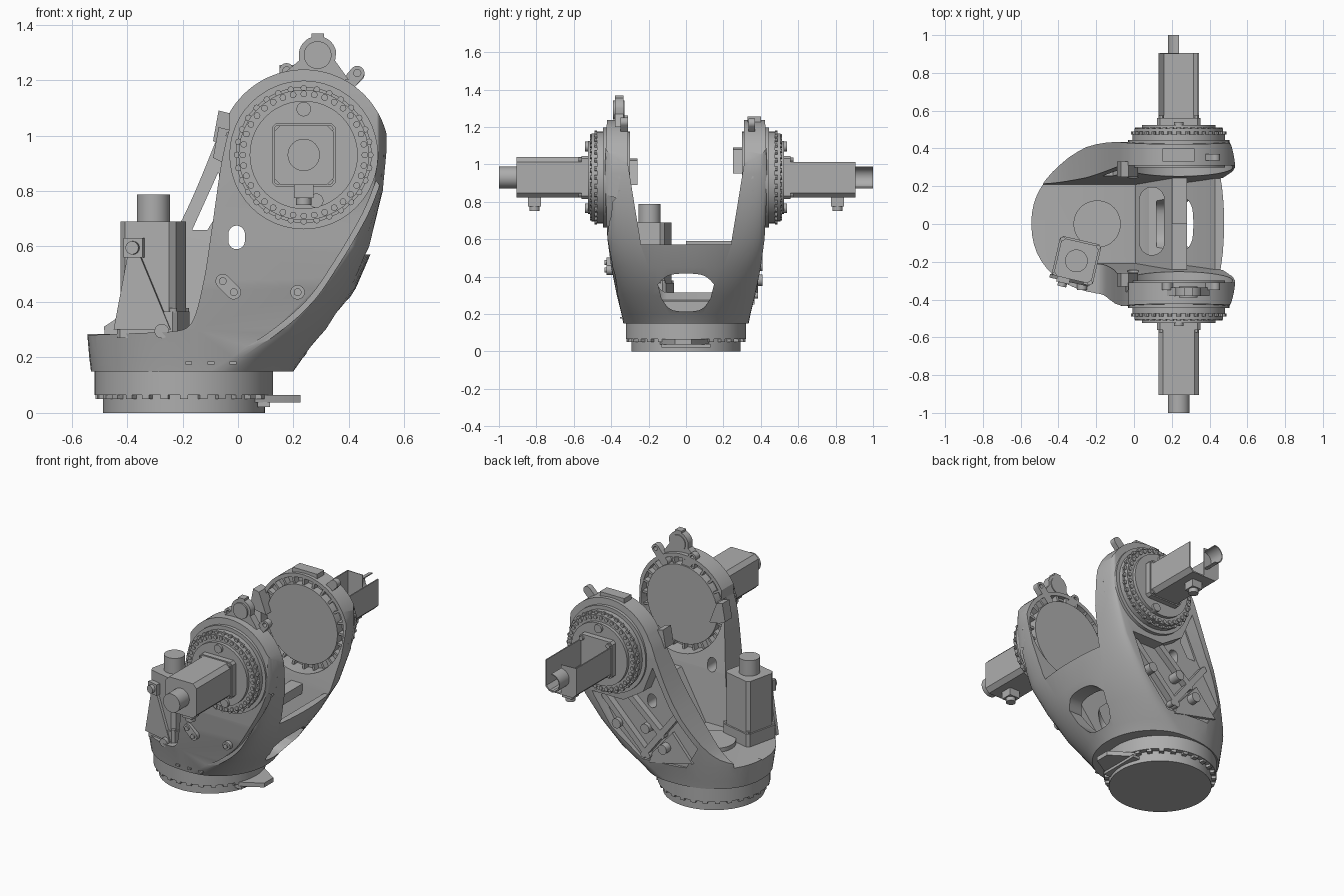
import bpy, bmesh
from math import sin, cos, pi, radians, copysign
from mathutils import Matrix, Vector

if "Cube" in bpy.data.objects:
    bpy.data.objects.remove(bpy.data.objects["Cube"])

grey = bpy.data.materials.new("machine_grey")
grey.use_nodes = True
grey.diffuse_color = (0.42, 0.42, 0.42, 1)
grey.node_tree.nodes["Principled BSDF"].inputs["Base Color"].default_value = grey.diffuse_color
made = []


def finish(name, bm):
    bmesh.ops.recalc_face_normals(bm, faces=bm.faces)
    me = bpy.data.meshes.new(name)
    bm.to_mesh(me)
    bm.free()
    me.materials.append(grey)
    ob = bpy.data.objects.new(name, me)
    bpy.context.scene.collection.objects.link(ob)
    made.append(ob)
    return ob


def prism(name, pts, lo, hi, axis="Y"):
    """Extrude a profile along an axis; X takes (y,z), Y takes (x,z), Z takes (x,y)."""
    put = {"X": lambda p, d: (d, p[0], p[1]), "Y": lambda p, d: (p[0], d, p[1]),
           "Z": lambda p, d: (p[0], p[1], d)}[axis]
    bm = bmesh.new()
    a, b = [[bm.verts.new(put(p, d)) for p in pts] for d in (lo, hi)]
    bm.faces.new(a)
    bm.faces.new(b[::-1])
    n = len(pts)
    for i in range(n):
        bm.faces.new((a[i], a[(i + 1) % n], b[(i + 1) % n], b[i]))
    return finish(name, bm)


def arc(cx, cz, r, a0=0, a1=360, n=48):
    full = a1 - a0 == 360
    return [(cx + r * cos(t), cz + r * sin(t)) for t in
            (radians(a0 + (a1 - a0) * i / (n if full else n - 1)) for i in range(n))]


def disc(name, c, r, lo, hi, axis="Y", n=48):
    return prism(name, arc(c[0], c[1], r, n=n), lo, hi, axis)


def box(name, x, y, z):
    return prism(name, [(x[0], y[0]), (x[1], y[0]), (x[1], y[1]), (x[0], y[1])], *z, axis="Z")


def octagon(cx, cz, h, c=0.025):
    k = h - c
    return [(cx + x, cz + z) for x, z in
            ((-h, -k), (-k, -h), (k, -h), (h, -k), (h, k), (k, h), (-k, h), (-h, k))]


def capsule(p, q, r):
    """Rounded slot outline around two points."""
    a = (Vector(q) - Vector(p)).to_2d()
    t = Vector((1, 0)).angle_signed(a) * -180 / pi
    return arc(*q, r, t - 90, t + 90, 12) + arc(*p, r, t + 90, t + 270, 12)


def smooth(pts, n=6):
    """Catmull-Rom curve through the points."""
    P = [Vector(p) for p in [pts[0]] + pts + [pts[-1]]]
    out = []
    for a, b, c, d in zip(P, P[1:], P[2:], P[3:]):
        for i in range(n):
            t = i / n
            out.append(tuple(0.5 * (2 * b + (c - a) * t + (2 * a - 5 * b + 4 * c - d) * t * t
                                    + (3 * b - a - 3 * c + d) * t ** 3)))
    return out + [pts[-1]]


def boolean(ob, cutter, op="DIFFERENCE"):
    m = ob.modifiers.new("cut", "BOOLEAN")
    m.operation, m.object, m.solver = op, cutter, "EXACT"
    bpy.context.view_layer.objects.active = ob
    bpy.ops.object.modifier_apply(modifier=m.name)
    made.remove(cutter)
    bpy.data.objects.remove(cutter)


HX, HZ = 0.237, 0.93      # joint axis
HUB = (HX, HZ)
BX = -0.195               # base axis

# Yoke shell: lofted rounded sections (z, right edge, start of rounding, half width)
keys = smooth([(0.15, 0.2, -0.1, 0.335), (0.2, 0.235, -0.02, 0.345), (0.3, 0.33, 0.13, 0.37),
               (0.45, 0.425, 0.28, 0.4), (0.6, 0.49, 0.4, 0.42), (0.8, 0.535, 0.48, 0.43),
               (0.95, 0.55, 0.5, 0.435), (1.3, 0.56, 0.5, 0.42)], 1)
bm = bmesh.new()
rings = []
for z, xr, xc, w in keys:
    left = 0.53 + 0.015 * min(1, (z - 0.15) / 0.12)
    ring = [(xc + (xr - xc) * cos(t), w * sin(t)) for t in (pi * (i / 24 - 0.5) for i in range(25))]
    ring += [(-0.15 - (left - 0.15) * cos(t), w * copysign(abs(sin(t)) ** 0.9, sin(t)))
             for t in (pi * (0.5 - i / 24) for i in range(25))]
    rings.append([bm.verts.new((x, y, z)) for x, y in ring])
for a, b in zip(rings, rings[1:]):
    for i in range(len(a)):
        j = (i + 1) % len(a)
        bm.faces.new((a[i], a[j], b[j], b[i]))
bm.faces.new(rings[0])
bm.faces.new(rings[-1])
yoke = finish("yoke", bm)

# Side outline, then front opening, channel between the arms and the belly window
outline = [(-0.6, 0.1), (-0.6, 0.28)] + smooth([(-0.5, 0.3), (-0.38, 0.4), (-0.2, 0.7), (-0.06, 1.03)])
outline += arc(HX, HZ, 0.308, 155, 0, 40) + [(0.62, 0.9), (0.62, 0.1)]
boolean(yoke, prism("outline", outline, -0.6, 0.6), "INTERSECT")
front_edge = smooth([(-0.25, 0.292), (-0.17, 0.32), (-0.125, 0.47), (-0.095, 0.66), (-0.06, 0.9), (-0.03, 1.03)])
boolean(yoke, prism("front_cut", [(-0.8, 0.27)] + front_edge + [(-0.03, 1.5), (-0.8, 1.5)], -0.6, 0.02))
floor = smooth([(0.08, 0.26), (0.2, 0.3), (0.3, 0.4), (0.38, 0.5), (0.43, 0.57)])
channel = prism("channel", [(-0.8, 0.285), (0, 0.285)] + floor + [(0.8, 0.575), (0.8, 1.5), (-0.8, 1.5)], -0.5, 0.5)
half = [(0.2, 0.2), (0.245, 0.6), (0.27, 0.75), (0.31, 1.0), (0.31, 1.6)]
boolean(channel, prism("width", half + [(-y, z) for y, z in half[::-1]], -0.9, 0.9, "X"), "INTERSECT")
boolean(yoke, channel)
window = smooth([(-0.15, 0.36), (-0.08, 0.41), (0.08, 0.41), (0.15, 0.36)]) + \
    smooth([(0.13, 0.28), (0.07, 0.22), (-0.07, 0.22), (-0.13, 0.28)])
boolean(yoke, prism("window", window, 0.12, 0.8, "X"))

# Sight hole, rear pocket with openings, and seam beside the front cover
boolean(yoke, prism("sight_hole", capsule((-0.005, 0.62), (-0.005, 0.645), 0.03), -0.6, 0.6))
boolean(yoke, prism("rear_pocket", [(-0.33, 0.42), (-0.18, 0.66), (-0.07, 0.89), (0, 0.72), (0.14, 0.63),
                                    (0.36, 0.63), (0.24, 0.42), (0.05, 0.26), (-0.25, 0.28)], 0.345, 0.6))
boolean(yoke, prism("rear_opening", [(-0.165, 0.66), (-0.07, 0.87), (-0.06, 0.74), (-0.11, 0.66)], 0.1, 0.6))
seam = smooth([(0, 0.2), (0.12, 0.27), (0.26, 0.39), (0.36, 0.53), (0.46, 0.7), (0.51, 0.82)])
boolean(yoke, prism("seam", seam + [(x - 0.012, z + 0.016) for x, z in seam[::-1]], -0.6, -0.355))

# Ribs and bosses in the rear pocket
for p, q in (((-0.2, 0.6), (0.03, 0.3)), ((-0.1, 0.45), (0.12, 0.64)), ((0.0, 0.3), (0.3, 0.6))):
    prism("rear_rib", capsule(p, q, 0.018), 0.33, 0.385)
prism("rear_panel", [(-0.3, 0.32), (-0.16, 0.48), (-0.02, 0.32), (0, 0.25)], 0.33, 0.365)
for c in ((0.0, 0.48), (0.2, 0.46), (-0.12, 0.38)):
    disc("rear_boss", c, 0.03, 0.33, 0.41, n=24)

# Front cover screws
prism("cover_clip", capsule((-0.055, 0.475), (-0.015, 0.435), 0.026), -0.425, -0.36)
for c in ((-0.055, 0.475), (-0.015, 0.435), (0.215, 0.435)):
    disc("cover_screw", c, 0.014, -0.435, -0.36, n=16)
disc("cover_boss", (0.215, 0.435), 0.026, -0.425, -0.36, n=24)
disc("deck_screw", (-0.275, 0.295), 0.026, -0.35, -0.3, n=24)
for t in (0.1, 0.18, 0.26):
    box("stop_mark", (t - 0.29, t - 0.265), (-0.352, -0.3), (0.175, 0.185))

# Sloping inner wall with a slot
wall = prism("inner_wall", [(0, 0.27), (0.2, 0.57), (0.28, 0.57), (0.28, 0.53), (0.22, 0.53), (0.05, 0.27)], -0.245, 0.245)
boolean(wall, prism("wall_slot", capsule((0.095, -0.1), (0.095, 0.13), 0.065), 0.2, 0.7, "Z"))
box("wall_step", (0.2, 0.28), (0.0, 0.245), (0.57, 0.59))

# Base turntable with teeth and stop tab
disc("base_lower", (BX, 0), 0.292, 0, 0.07, "Z", 64)
disc("base_ring", (BX, 0), 0.322, 0.065, 0.155, "Z", 64)
for i in range(28):
    tooth = box("base_tooth", (0.285, 0.318), (-0.014, 0.014), (0.05, 0.068))
    tooth.data.transform(Matrix.Translation((BX, 0, 0)) @ Matrix.Rotation(2 * pi * i / 28, 4, "Z"))
prism("stop_tab", [(0.03, -0.15), (0.12, -0.12), (0.225, -0.06), (0.225, 0.03), (0.12, 0.1), (0.03, 0.14)], 0.038, 0.065, "Z")
box("tab_block", (0.07, 0.115), (-0.13, 0.13), (0.022, 0.04))

# Hub stack on both arms: s is the side along y
for s in (-1, 1):
    side = "front" if s < 0 else "rear"
    groove = disc("groove", HUB, 0.285, s * 0.25, s * 0.35)
    boolean(yoke, groove)
    disc(side + "_inner_disc", HUB, 0.245, s * 0.3, s * 0.4)
    for i in range(24):
        rib = box(side + "_inner_rib", (0.235, 0.29), (-0.007, 0.007), (0.312, 0.36))
        rib.data.transform(Matrix.Translation((HX, 0, HZ)) @ Matrix.Rotation(2 * pi * i / 24, 4, "Y")
                           @ Matrix.Rotation(-s * pi / 2, 4, "X"))
    disc(side + "_collar", HUB, 0.268, s * 0.4, s * 0.445)
    disc(side + "_gear_ring", HUB, 0.245, s * 0.44, s * 0.475)
    disc(side + "_gear_cap", HUB, 0.235, s * 0.475, s * 0.505)
    disc(side + "_gear_face", HUB, 0.195, s * 0.5, s * 0.525)
    for c in arc(HX, HZ, 0.22, n=36):
        disc(side + "_ring_bolt", c, 0.012, s * 0.5, s * 0.512, n=10)
    for c in arc(HX, HZ, 0.24, n=32):
        disc(side + "_ring_tooth", c, 0.012, s * 0.475, s * 0.49, n=8)
    for c in ((HX, HZ + 0.165), (HX + 0.045, HZ - 0.165)):
        disc(side + "_plug", c, 0.026, s * 0.5, s * 0.54, n=24)
    prism(side + "_motor_plate", octagon(HX, HZ, 0.115, 0.015), s * 0.52, s * 0.56)
    for x in (-1, 1):
        for z in (-1, 1):
            disc(side + "_motor_bolt", (HX + x * 0.093, HZ + z * 0.093), 0.014, s * 0.55, s * 0.575, n=12)
    box(side + "_plug_socket", (HX - 0.035, HX + 0.035), sorted((s * 0.775, s * 0.845)), (0.775, 0.83))
    disc(side + "_plug_tip", (HX, s * 0.81), 0.028, 0.75, 0.78, "Z", 16)

# Front motor is closed; rear motor is an open-topped tray with half an end cap
prism("front_motor", octagon(HX, HZ, 0.108), -0.905, -0.53)
disc("front_motor_cap", HUB, 0.058, -1, -0.9)
o = octagon(HX, HZ, 0.108)
tray = [o[7], o[0], o[1], o[2], o[3], o[4]]
inner = [(HX + (x - HX) * 0.93, HZ + (z - HZ) * 0.93) for x, z in tray]
inner[0], inner[-1] = (inner[0][0], o[7][1]), (inner[-1][0], o[4][1])
prism("rear_motor", tray + inner[::-1], 0.53, 0.905)
prism("rear_motor_end", [(HX, HZ - 0.108), (HX, HZ + 0.08), o[7], o[0], o[1]], 0.9, 0.905)
prism("rear_motor_cap", arc(HX, HZ, 0.058, 90, 270, 20) + arc(HX, HZ, 0.052, 270, 90, 20), 0.9, 1)

# Lifting lugs and brackets on top of the arms
prism("lift_lug", [(0.16, 1.2), (0.16, 1.22), (0.22, 1.27)] + arc(0.287, 1.29, 0.068, 170, 10, 20)
      + [(0.35, 1.27), (0.4, 1.2)], -0.38, -0.335)
disc("lug_pin", (0.287, 1.29), 0.05, -0.39, -0.33, n=32)
box("lug_top", (0.265, 0.31), (-0.38, -0.335), (1.34, 1.367))
for x, z, d in ((0.175, 1.235, 0.05), (0.43, 1.225, -0.06)):
    eye = prism("lug_eye", capsule((x, z), (x + d, z - 0.07), 0.026), -0.35, -0.31)
    boolean(eye, disc("eye_hole", (x, z), 0.013, -0.5, -0.2, n=16))
box("rear_bracket", (0.15, 0.32), (0.33, 0.4), (1.21, 1.255))
prism("rear_bracket_eye", capsule((0.43, 1.22), (0.38, 1.17), 0.026), 0.335, 0.37)
for y0, y1, top in ((0.25, 0.33, 1.09), (-0.33, -0.26, 1.03)):
    prism("edge_block", [(-0.09, top - 0.11), (-0.07, top), (-0.03, top - 0.01), (0.02, top - 0.14), (-0.05, top - 0.13)], y0, y1)

# Deck motor with plate, cap, plug and gusset
disc("deck_pad", (BX, 0), 0.125, 0.27, 0.31, "Z")
turn = Matrix.Translation((-0.305, -0.195, 0)) @ Matrix.Rotation(radians(-13), 4, "Z")
parts = [prism("deck_motor", octagon(0, 0, 0.102, 0.02), 0.36, 0.69, "Z"),
         prism("deck_motor_plate", octagon(0, 0, 0.112, 0.015), 0.27, 0.365, "Z"),
         disc("deck_motor_cap", (0, 0), 0.06, 0.69, 0.787, "Z"),
         box("deck_plug_socket", (-0.08, -0.01), (-0.13, -0.09), (0.56, 0.63)),
         disc("deck_plug_tip", (-0.045, 0.595), 0.024, -0.15, -0.12, n=16),
         prism("deck_gusset", [(-0.07, 0.56), (-0.02, 0.56), (0.09, 0.3), (-0.12, 0.3)], -0.118, -0.098)]
for x in (-0.095, 0.095):
    parts += [disc("deck_motor_bolt", (x, y), 0.014, 0.36, 0.378, "Z", 12) for y in (-0.095, 0.095)]
for p in parts:
    p.data.transform(turn)

# Smooth shading with sharp edges kept
bpy.ops.object.select_all(action="DESELECT")
for ob in made:
    ob.select_set(True)
bpy.context.view_layer.objects.active = yoke
bpy.ops.object.shade_smooth_by_angle(angle=radians(30))
